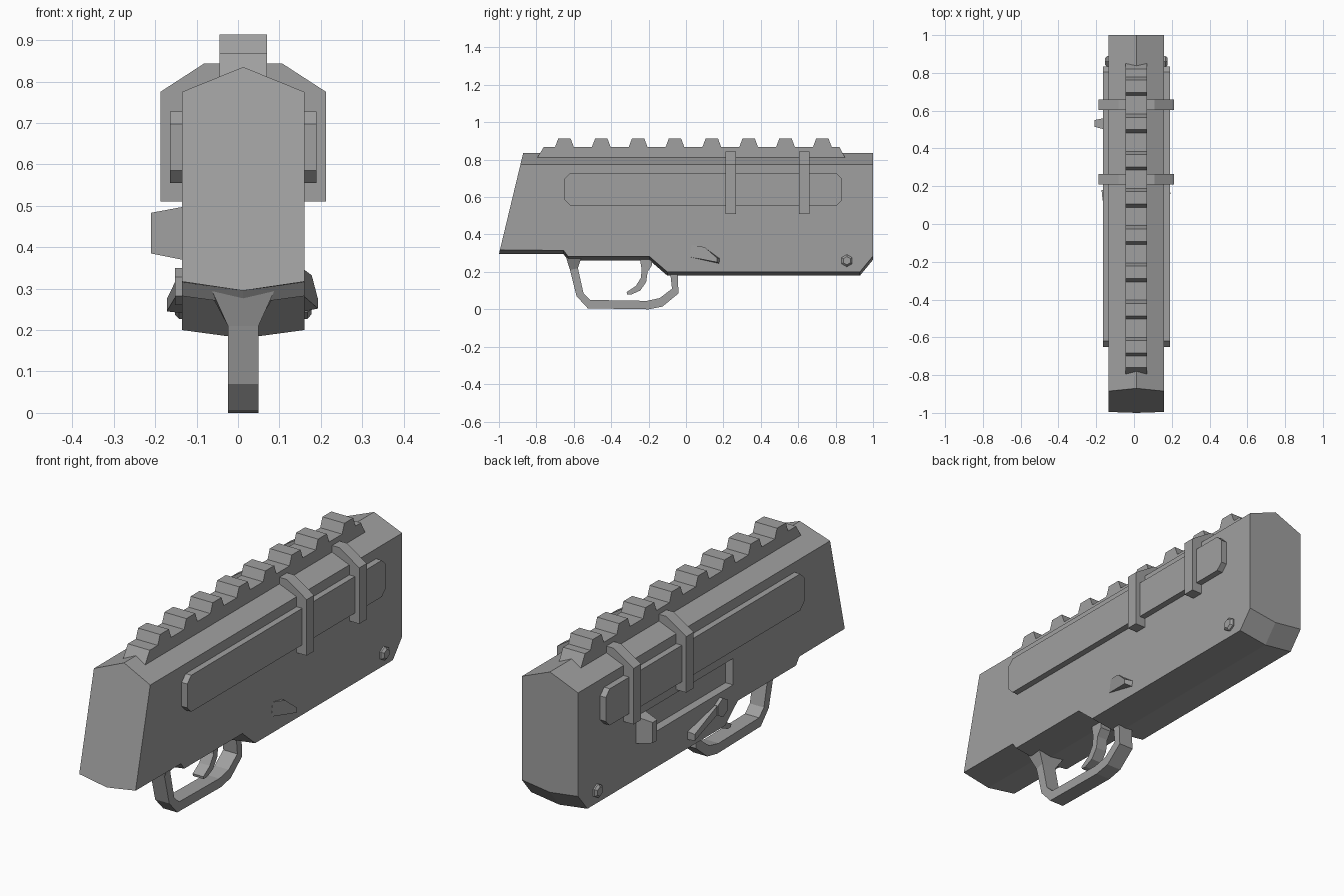
import bpy, bmesh, math
from mathutils import Matrix, Vector

if "Cube" in bpy.data.objects:
    bpy.data.objects.remove(bpy.data.objects["Cube"])

CX = 0.0125          # symmetry plane of the body
HALF = 0.1475        # half width of the body

grey = bpy.data.materials.new("grey metal")
grey.use_nodes = True
grey.diffuse_color = (0.35, 0.35, 0.35, 1)
grey.node_tree.nodes["Principled BSDF"].inputs["Base Color"].default_value = (0.35, 0.35, 0.35, 1)


def finish(name, bm):
    bmesh.ops.recalc_face_normals(bm, faces=bm.faces)
    mesh = bpy.data.meshes.new(name)
    bm.to_mesh(mesh)
    bm.free()
    mesh.materials.append(grey)
    obj = bpy.data.objects.new(name, mesh)
    bpy.context.collection.objects.link(obj)
    return obj


def skin(name, rings, caps=True, closed=False):
    """Join equal rings of points; cap the first and last."""
    bm = bmesh.new()
    loops = [[bm.verts.new(p) for p in ring] for ring in rings]
    n = len(loops[0])
    for a, b in zip(loops, loops[1:]):
        for i in range(n):
            j = (i + 1) % n
            bm.faces.new((a[i], a[j], b[j], b[i]))
    if caps:
        bm.faces.new(loops[0])
        bm.faces.new(loops[-1])
    return finish(name, bm)


def side_plate(name, outline, x0, x1):
    """Extrude a (y, z) outline along x."""
    return skin(name, [[(x, y, z) for y, z in outline] for x in (x0, x1)])


def strip(name, sections):
    """Sweep a bar through (outer y, z, inner y, z, half width) sections."""
    return skin(name, [[(CX - w, oy, oz), (CX + w, oy, oz), (CX + w, iy, iz), (CX - w, iy, iz)]
                       for oy, oz, iy, iz, w in sections])


# Body: keeled underside, ridged roof, raked front
centre = [(-1, .295), (-.655, .295), (-.63, .262), (-.195, .262), (-.1, .18),
          (.93, .18), (1, .265), (1, .835), (-.87, .835)]
edge = [(y, z + .02) for y, z in centre[:7]] + [(1, .775), (-.885, .775)]
edge[0] = (-.995, .317)
body = skin("body", [[(CX - HALF, y, z) for y, z in edge],
                     [(CX, y, z) for y, z in centre],
                     [(CX + HALF, y, z) for y, z in edge]])

# Bolt slot cut into the right side
cutter = side_plate("slot_cutter", [(-.16, .37), (.53, .37), (.53, .495), (-.16, .495)], -.3, -.095)
cutter.hide_render = True
cut = body.modifiers.new("slot", "BOOLEAN")
cut.operation = "DIFFERENCE"
cut.solver = "EXACT"
cut.object = cutter
bpy.context.view_layer.objects.active = body
bpy.ops.object.modifier_apply(modifier="slot")
bpy.data.objects.remove(cutter)

# Bolt handle, narrowing outwards
skin("bolt_handle", [[(x, y0, z0), (x, y1, z0), (x, y1, z1), (x, y0, z1)]
                     for x, y0, y1, z0, z1 in ((-.09, .495, .565, .37, .497),
                                               (-.135, .495, .565, .37, .497),
                                               (-.21, .515, .55, .385, .483))])

# Toothed top rail
teeth = []
for i in range(8):
    y = -.65 + i * .197
    teeth += [(y - .05, .868), (y - .033, .913), (y + .033, .913), (y + .05, .868)]
side_plate("top_rail", [(-.797, .808), (-.76, .868)] + teeth + [(.82, .868), (.852, .808)],
           CX - .0575, CX + .0575)

# Straps over the roof
profile = [(-.2, .51), (-.2, .775), (-.095, .843), (.095, .843), (.2, .775), (.2, .51)]
for name, y in (("front_strap", .238), ("rear_strap", .632)):
    skin(name, [[(CX + x, yy, z) for x, z in profile] for yy in (y - .028, y + .028)])

# Side panels with clipped corners, and cross pins
c = .03
panel = [(-.65 + c, .555), (.835 - c, .555), (.835, .555 + c), (.835, .728 - c),
         (.835 - c, .728), (-.65 + c, .728), (-.65, .728 - c), (-.65, .555 + c)]
for side, s in (("left", 1), ("right", -1)):
    side_plate(side + "_panel", panel, CX + s * (HALF - .02), CX + s * .177)
    skin(side + "_pin", [[(CX + s * x, .86 + r * math.sin(k * math.pi / 3),
                           .26 + r * math.cos(k * math.pi / 3)) for k in range(6)]
                         for x, r in ((.13, .033), (.155, .033), (.165, .022))])

# Safety lever on the left: a wedge rising towards the back
skin("left_safety", [[(CX + HALF - .01, y, z) for y, z in ((.02, .28), (.03, .345), (.1, .332), (.185, .27), (.18, .243))],
                     [(x, y, z) for x, y, z in ((.161, .02, .28), (.161, .03, .345), (.178, .1, .332),
                                                (.193, .165, .275), (.193, .165, .252))]])

# Safety lever on the right: hexagonal pivot and thumb piece
skin("right_safety_pivot", [[(x, -.06 + .045 * math.sin(k * math.pi / 3),
                              .305 + .045 * math.cos(k * math.pi / 3)) for k in range(6)]
                            for x in (-.12, -.152)])
skin("right_safety", [[(-.125, y, z) for y, z in ((-.05, .29), (-.04, .33), (.18, .28), (.18, .24))],
                      [(x, y, z) for x, y, z in ((-.145, -.05, .29), (-.145, -.04, .33),
                                                 (-.172, .18, .275), (-.172, .18, .245))]])

# Trigger guard, flared where it meets the body
g = .037
strip("trigger_guard", [(-.65, .305, -.555, .29, .08), (-.62, .21, -.578, .22, g),
                        (-.585, .07, -.548, .085, g), (-.525, .005, -.512, .05, g),
                        (-.2, 0, -.21, .045, g), (-.125, .015, -.14, .06, g),
                        (-.04, .085, -.075, .11, g), (-.045, .2, -.085, .2, g)])

# Curved trigger
strip("trigger", [(-.25, .29, -.185, .29, .028), (-.238, .22, -.182, .235, .028),
                  (-.24, .17, -.205, .2, .028), (-.268, .125, -.213, .145, .028),
                  (-.317, .092, -.245, .1, .028), (-.315, .08, -.29, .08, .028)])
